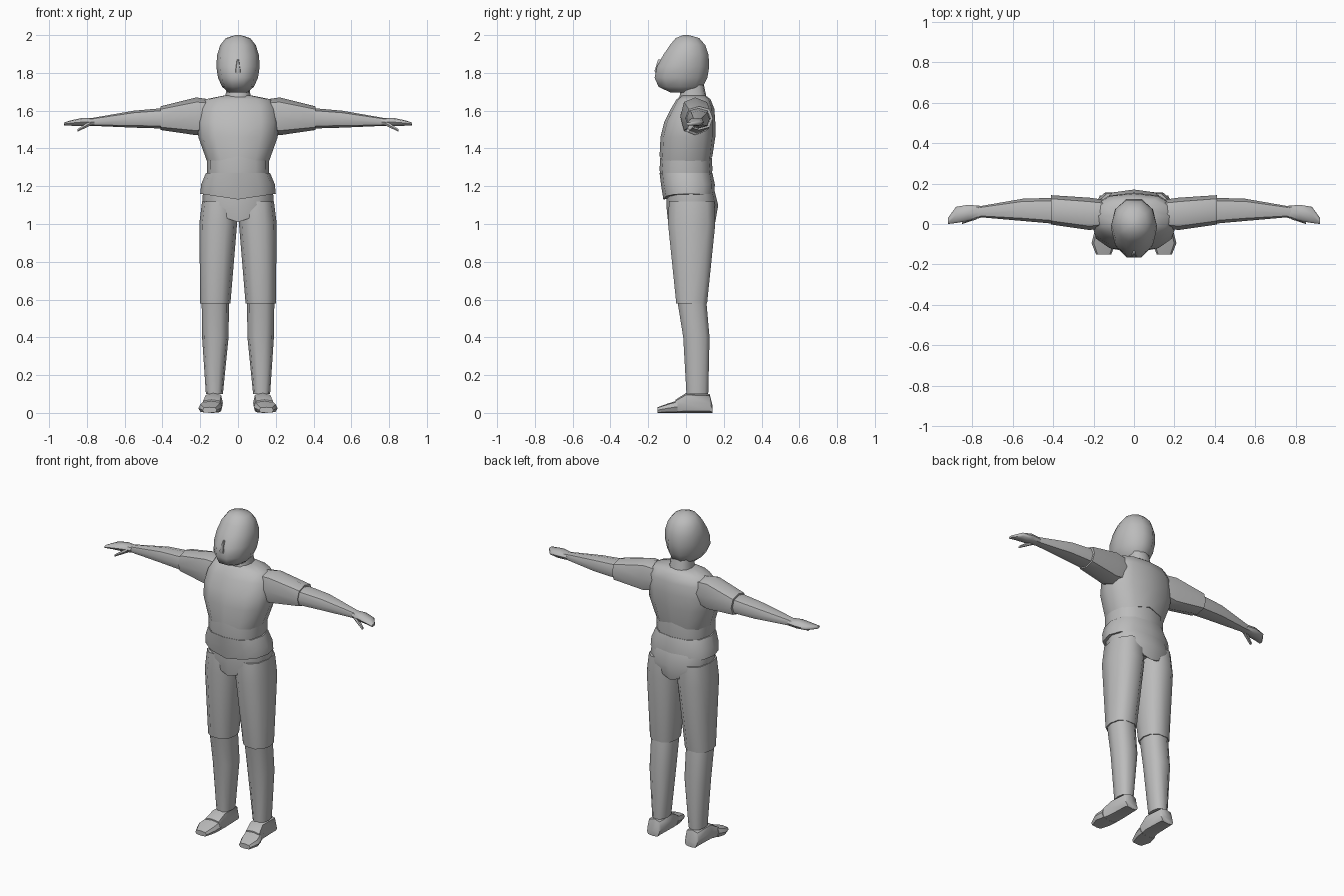
import bpy, bmesh
from math import sin, cos, pi, copysign, radians
from mathutils import Vector

cube = bpy.data.objects.get("Cube")
if cube:
    bpy.data.objects.remove(cube)

grey = bpy.data.materials.new("plain grey")
grey.use_nodes = True
colour = (0.5, 0.5, 0.5, 1)
grey.diffuse_color = colour
grey.node_tree.nodes["Principled BSDF"].inputs["Base Color"].default_value = colour

RIGHTWARD, BACKWARD, UPWARD = Vector((1, 0, 0)), Vector((0, 1, 0)), Vector((0, 0, 1))


def section(z, width, depth, x=0, y=0):
    """Cross-section given by its centre and its two full sizes."""
    return Vector((x, y, z)), width / 2, depth / 2


def rounded(value, squareness):
    return copysign(abs(value) ** squareness, value)


def finish(bm, name):
    """Turn the mesh into a grey object with smooth faces and sharp seams."""
    bmesh.ops.recalc_face_normals(bm, faces=bm.faces)
    mesh = bpy.data.meshes.new(name)
    bm.to_mesh(mesh)
    bm.free()
    mesh.materials.append(grey)
    obj = bpy.data.objects.new(name, mesh)
    bpy.context.collection.objects.link(obj)
    bpy.ops.object.select_all(action="DESELECT")
    obj.select_set(True)
    bpy.context.view_layer.objects.active = obj
    bpy.ops.object.shade_smooth_by_angle(angle=radians(50))


def loft(name, sections, plane=(RIGHTWARD, BACKWARD), sides=12,
         squareness=0.8, sag=0, mirror=1):
    """Skin a part through its sections; sag drops the middle of the first."""
    bm = bmesh.new()
    loops = []
    for centre, half_width, half_depth in sections:
        drop = 0 if loops else sag
        loop = []
        for i in range(sides):
            angle = 2 * pi * i / sides
            across = rounded(cos(angle), squareness)
            along = rounded(sin(angle), squareness)
            point = centre + plane[0] * across * half_width + plane[1] * along * half_depth
            point.z -= drop * (1 - abs(across))
            point.x *= mirror
            loop.append(bm.verts.new(point))
        loops.append(loop)
    for low, high in zip(loops, loops[1:]):
        for i in range(sides):
            following = (i + 1) % sides
            bm.faces.new((low[i], low[following], high[following], high[i]))
    bm.faces.new(loops[0])
    bm.faces.new(loops[-1])
    finish(bm, name)


def skull_section(angle):
    """Egg shape whose face is pushed forward at the jaw."""
    fullness = sin(angle) ** 0.7
    front = 0.155 * fullness + 0.075 * sin(angle) * cos(angle)
    back = 0.13 * fullness
    return section(1.845 - 0.155 * cos(angle), 0.23 * fullness, front + back,
                   y=(back - front) / 2)


# Head, nose and neck
head_rings = 8
chin, crown = 0.3, pi - 0.05
loft("head", [skull_section(chin + (crown - chin) * i / (head_rings - 1))
              for i in range(head_rings)], sides=10, squareness=0.95)
loft("nose", [section(z=1.78, width=0.03, depth=0.03, y=-0.14),
              section(z=1.81, width=0.04, depth=0.06, y=-0.14),
              section(z=1.87, width=0.01, depth=0.03, y=-0.135)], sides=6)
loft("neck", [section(z=1.62, width=0.15, depth=0.17, y=0.035),
              section(z=1.69, width=0.13, depth=0.135, y=0.037),
              section(z=1.76, width=0.12, depth=0.12, y=0.03)])

# Torso in overlapping layers
loft("chest", [section(z=1.32, width=0.32, depth=0.28),
               section(z=1.46, width=0.42, depth=0.29, y=0.01),
               section(z=1.54, width=0.43, depth=0.27, y=0.02),
               section(z=1.61, width=0.41, depth=0.23, y=0.035),
               section(z=1.66, width=0.35, depth=0.18, y=0.04),
               section(z=1.68, width=0.15, depth=0.13, y=0.04)], sag=-0.04)
loft("abdomen", [section(z=1.24, width=0.32, depth=0.27),
                 section(z=1.29, width=0.33, depth=0.28),
                 section(z=1.37, width=0.33, depth=0.27)])
loft("waist", [section(z=1.16, width=0.4, depth=0.27, y=0.015),
               section(z=1.21, width=0.39, depth=0.285, y=0.01),
               section(z=1.27, width=0.34, depth=0.28)], sag=0.03)
loft("pelvis", [section(z=1.07, width=0.36, depth=0.25, y=0.03),
                section(z=1.1, width=0.38, depth=0.275, y=0.033),
                section(z=1.18, width=0.37, depth=0.25, y=0.025)], sag=0.06)


def sole(y, x, width, height):
    """Foot section standing on the floor."""
    return section(height / 2, width, height, x, y)


# Limbs, once for each side
for side, mirror in (("left", 1), ("right", -1)):
    def arm(name, sections, sides=8):
        loft(side + "_" + name, sections, (BACKWARD, UPWARD), sides, mirror=mirror)

    def leg(name, sections):
        loft(side + "_" + name, sections, sides=10, mirror=mirror)

    def shoe(name, sections):
        loft(side + "_" + name, sections, (RIGHTWARD, UPWARD), sides=8,
             squareness=0.6, mirror=mirror)

    arm("sleeve", [section(x=0.15, y=0.05, z=1.575, width=0.14, depth=0.17),
                   section(x=0.22, y=0.05, z=1.57, width=0.16, depth=0.2),
                   section(x=0.41, y=0.07, z=1.56, width=0.145, depth=0.125)])
    arm("forearm", [section(x=0.38, y=0.065, z=1.56, width=0.13, depth=0.11),
                    section(x=0.55, y=0.07, z=1.555, width=0.11, depth=0.09),
                    section(x=0.78, y=0.06, z=1.54, width=0.05, depth=0.04)])
    arm("hand", [section(x=0.76, y=0.06, z=1.54, width=0.06, depth=0.04),
                 section(x=0.82, y=0.055, z=1.54, width=0.08, depth=0.045),
                 section(x=0.88, y=0.045, z=1.535, width=0.08, depth=0.03),
                 section(x=0.92, y=0.015, z=1.53, width=0.03, depth=0.015)])
    arm("thumb", [section(x=0.78, y=0.04, z=1.535, width=0.035, depth=0.03),
                  section(x=0.85, y=0.01, z=1.495, width=0.02, depth=0.015)], sides=6)

    leg("thigh", [section(z=0.58, x=0.12, y=0.03, width=0.16, depth=0.17),
                  section(z=1, x=0.105, y=0.03, width=0.2, depth=0.26),
                  section(z=1.12, x=0.1, y=0.03, width=0.18, depth=0.25)])
    leg("shin", [section(z=0.1, x=0.125, y=0.06, width=0.09, depth=0.12),
                 section(z=0.4, x=0.12, y=0.055, width=0.14, depth=0.145),
                 section(z=0.6, x=0.12, y=0.03, width=0.145, depth=0.16)])

    shoe("foot", [sole(y=0.14, x=0.13, width=0.08, height=0.04),
                  sole(y=0.125, x=0.13, width=0.09, height=0.1),
                  sole(y=0, x=0.13, width=0.1, height=0.105),
                  sole(y=-0.055, x=0.14, width=0.11, height=0.07)])
    shoe("toes", [sole(y=-0.045, x=0.14, width=0.115, height=0.065),
                  sole(y=-0.095, x=0.15, width=0.12, height=0.05),
                  sole(y=-0.15, x=0.15, width=0.075, height=0.03)])
